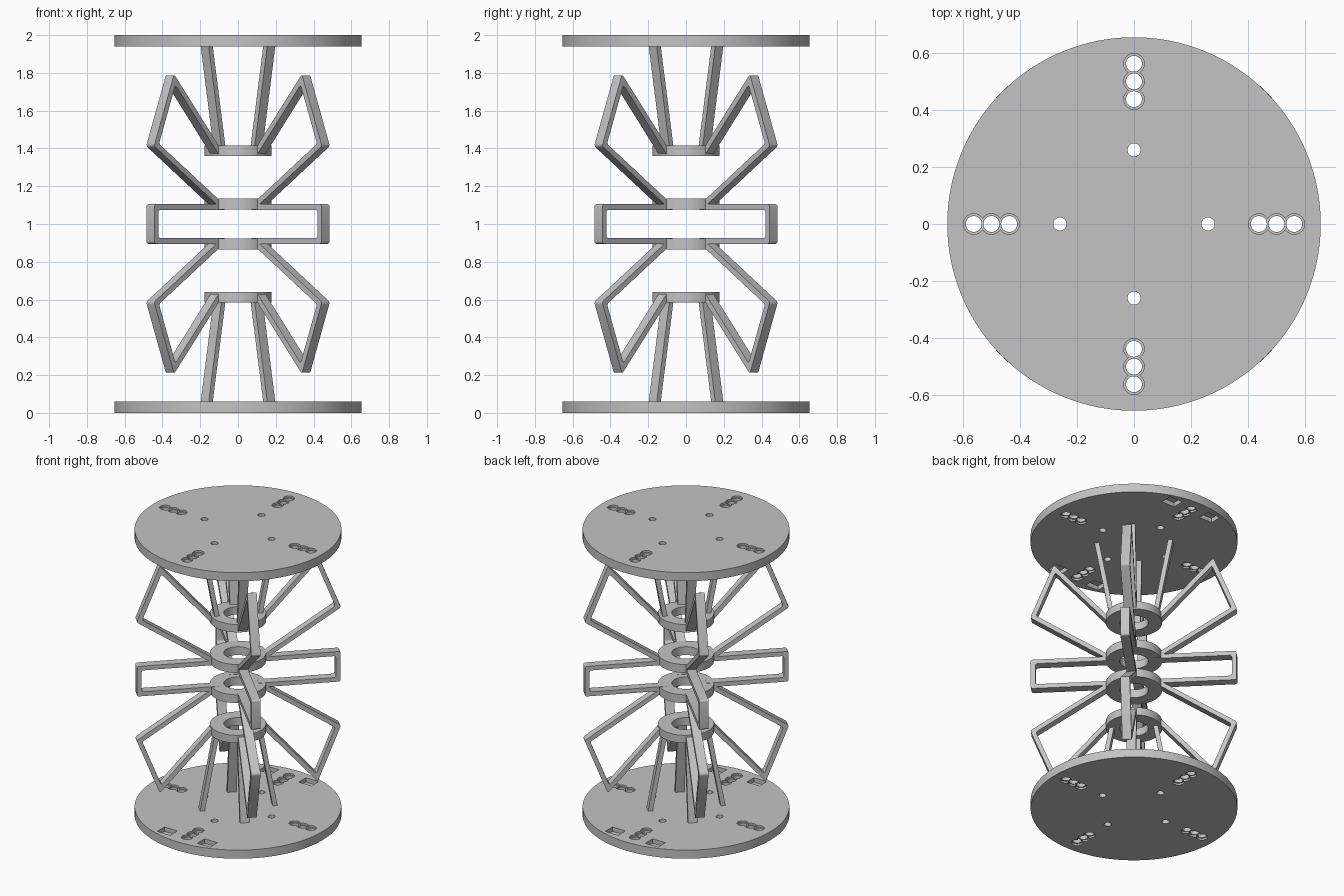
import bpy, bmesh
from math import pi, cos, sin, radians
from mathutils import Matrix, Vector

if "Cube" in bpy.data.objects:
    bpy.data.objects.remove(bpy.data.objects["Cube"], do_unlink=True)

grey = bpy.data.materials.new("plain grey")
grey.use_nodes = True
color = (0.55, 0.55, 0.55, 1)
grey.diffuse_color = color
grey.node_tree.nodes["Principled BSDF"].inputs["Base Color"].default_value = color

DISC_R, DISC_H = 0.655, 0.06
BAR_T, BAR_W = 0.03, 0.06


def finish(bm, name):
    bmesh.ops.recalc_face_normals(bm, faces=bm.faces)
    mesh = bpy.data.meshes.new(name)
    bm.to_mesh(mesh)
    bm.free()
    mesh.materials.append(grey)
    ob = bpy.data.objects.new(name, mesh)
    bpy.context.collection.objects.link(ob)
    return ob


def select_only(ob):
    bpy.ops.object.select_all(action='DESELECT')
    ob.select_set(True)
    bpy.context.view_layer.objects.active = ob


def smooth(ob):
    select_only(ob)
    bpy.ops.object.shade_smooth_by_angle(angle=radians(30))


def add_cone(bm, x, y, z0, z1, r0, r1, seg=32):
    bmesh.ops.create_cone(bm, cap_ends=True, segments=seg, radius1=r0, radius2=r1,
                          depth=z1 - z0, matrix=Matrix.Translation((x, y, (z0 + z1) / 2)))


def subtract(ob, cutter):
    cutter.hide_render = True
    mod = ob.modifiers.new("cut", 'BOOLEAN')
    mod.operation = 'DIFFERENCE'
    mod.solver = 'EXACT'
    mod.use_self = True
    mod.object = cutter
    select_only(ob)
    bpy.ops.object.modifier_apply(modifier=mod.name)
    bpy.data.objects.remove(cutter, do_unlink=True)


# End discs with hole rows, small holes and pockets on the inner face
def end_disc(name, z0, inner_z):
    bm = bmesh.new()
    add_cone(bm, 0, 0, z0, z0 + DISC_H, DISC_R, DISC_R, 128)
    disc = finish(bm, name)

    holes, lower, upper = bmesh.new(), bmesh.new(), bmesh.new()
    top = z0 + DISC_H
    for k in range(4):
        c, s = round(cos(k * pi / 2)), round(sin(k * pi / 2))
        add_cone(holes, 0.26 * c, 0.26 * s, z0 - 0.1, top + 0.1, 0.023, 0.023)
        for r in (0.438, 0.5, 0.562):
            x, y = r * c, r * s
            add_cone(holes, x, y, z0 - 0.1, top + 0.1, 0.028, 0.028)
            add_cone(lower, x, y, z0 - 0.01, z0 + 0.012, 0.036, 0.036)
            add_cone(upper, x, y, top - 0.012, top + 0.01, 0.036, 0.036)
    for sx in (-1, 1):
        for sy in (-1, 1):
            place = Matrix.Translation((sx * 0.155, sy * 0.56, inner_z))
            bmesh.ops.create_cube(holes, size=1,
                                  matrix=place @ Matrix.Diagonal((0.1, 0.08, 0.06, 1)))
    for bm, label in ((holes, "hole_cutter"), (lower, "lower_cutter"), (upper, "upper_cutter")):
        subtract(disc, finish(bm, label))
    smooth(disc)


end_disc("bottom_disc", 0, DISC_H)
end_disc("top_disc", 2 - DISC_H, 2 - DISC_H)


# Hub rings along the axis
def hub_ring(name, z0, z1, inner=0.09, outer=0.178):
    bm = bmesh.new()
    corners = [(inner, z0), (outer, z0), (outer, z1), (inner, z1)]
    verts = [bm.verts.new((r, 0, z)) for r, z in corners]
    edges = [bm.edges.new((verts[i], verts[(i + 1) % 4])) for i in range(4)]
    bmesh.ops.spin(bm, geom=verts + edges, cent=(0, 0, 0), axis=(0, 0, 1),
                   angle=2 * pi, steps=64, use_merge=True)
    bmesh.ops.remove_doubles(bm, verts=bm.verts, dist=1e-5)
    smooth(finish(bm, name))


hub_ring("upper_outer_ring", 1.36, 1.415)
hub_ring("upper_inner_ring", 1.077, 1.135)
hub_ring("lower_inner_ring", 0.865, 0.923)
hub_ring("lower_outer_ring", 0.585, 0.64)


# Flat bar following an outer path of (radius, height); thickness goes to the right
def bar(name, path, angle, flip):
    pts = [Vector(p) for p in path]
    dirs = [(b - a).normalized() for a, b in zip(pts, pts[1:])]
    norms = [Vector((d.y, -d.x)) for d in dirs]
    inner = []
    for i, p in enumerate(pts):
        n0, n1 = norms[max(i - 1, 0)], norms[min(i, len(norms) - 1)]
        m = (n0 + n1).normalized()
        inner.append(p + m * (BAR_T / m.dot(n0)))
    bm = bmesh.new()
    rows = []
    for o, q in zip(pts, inner):
        rows.append([bm.verts.new((v.x, w, 2 - v.y if flip else v.y))
                     for v, w in ((o, -BAR_W / 2), (o, BAR_W / 2),
                                  (q, BAR_W / 2), (q, -BAR_W / 2))])
    for a, b in zip(rows, rows[1:]):
        for j in range(4):
            k = (j + 1) % 4
            bm.faces.new((a[j], a[k], b[k], b[j]))
    bm.faces.new(rows[0])
    bm.faces.new(rows[-1])
    bmesh.ops.recalc_face_normals(bm, faces=bm.faces)
    # Round the bends, inside and outside
    bends = [bm.edges.get((r[j], r[j + 1])) for r in rows[1:-1] for j in (0, 2)]
    if bends:
        bmesh.ops.bevel(bm, geom=bends, offset=0.014, segments=4, profile=0.5,
                        affect='EDGES')
    bmesh.ops.rotate(bm, verts=bm.verts, matrix=Matrix.Rotation(angle, 3, 'Z'))
    smooth(finish(bm, name))


strut = [(0.251, 1.95), (0.15, 1.385)]
slanted_loop = [(0.15, 1.387), (0.508, 1.793), (0.658, 1.413), (0.15, 1.078)]
middle_loop = [(0.13, 1.105), (0.655, 1.105), (0.655, 0.895), (0.13, 0.895)]

for k, side in enumerate(("back_left", "back_right", "front_right", "front_left")):
    turn = pi / 4 + k * pi / 2
    bar(f"middle_loop_{side}", middle_loop, turn, False)
    for level, flip in (("upper", False), ("lower", True)):
        bar(f"{level}_strut_{side}", strut, turn, flip)
        bar(f"{level}_loop_{side}", slanted_loop, turn, flip)
